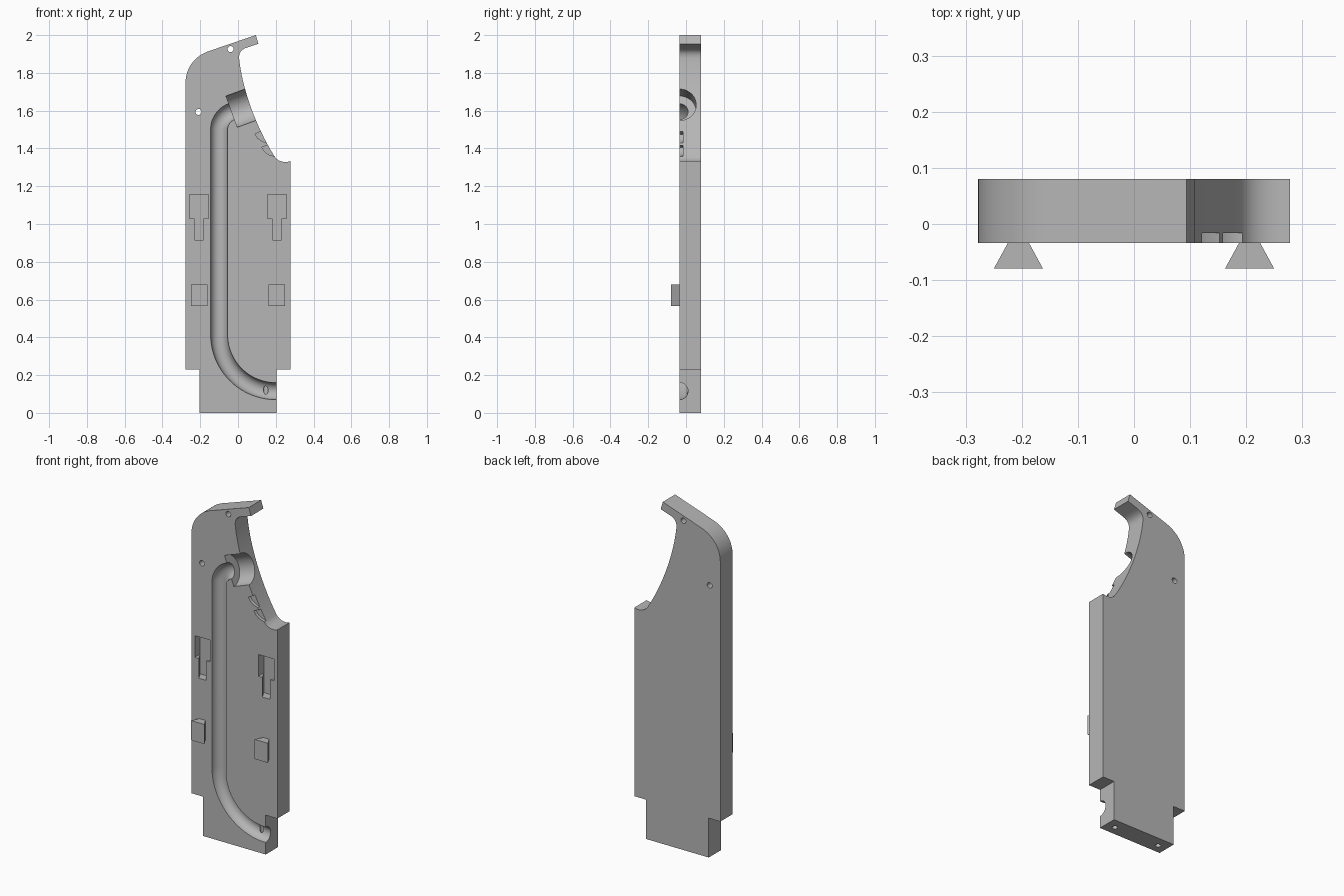
import bpy, bmesh, math
from mathutils import Vector

if "Cube" in bpy.data.objects:
    bpy.data.objects.remove(bpy.data.objects["Cube"])

FRONT, BACK = -0.034, 0.08

grey = bpy.data.materials.new("plain grey")
grey.use_nodes = True
grey.diffuse_color = (0.47, 0.47, 0.47, 1)
grey.node_tree.nodes["Principled BSDF"].inputs["Base Color"].default_value = (0.47, 0.47, 0.47, 1)


def prism(name, points, push):
    """Solid made by pushing a planar outline along a vector."""
    bm = bmesh.new()
    face = bm.faces.new([bm.verts.new(p) for p in points])
    out = bmesh.ops.extrude_face_region(bm, geom=[face])
    moved = [v for v in out["geom"] if isinstance(v, bmesh.types.BMVert)]
    bmesh.ops.translate(bm, verts=moved, vec=push)
    bmesh.ops.recalc_face_normals(bm, faces=bm.faces)
    mesh = bpy.data.meshes.new(name)
    bm.to_mesh(mesh)
    bm.free()
    mesh.materials.append(grey)
    obj = bpy.data.objects.new(name, mesh)
    bpy.context.collection.objects.link(obj)
    return obj


def plate(name, outline, y0, y1):
    return prism(name, [(x, y0, z) for x, z in outline], (0, y1 - y0, 0))


def rod(name, start, end, radius, sides=32):
    start, axis = Vector(start), Vector(end) - Vector(start)
    u = axis.orthogonal().normalized()
    v = axis.normalized().cross(u)
    ring = [2 * math.pi * i / sides for i in range(sides)]
    return prism(name, [start + radius * (u * math.cos(a) + v * math.sin(a)) for a in ring], axis)


def bezier(a, b, c, d, steps=16):
    a, b, c, d = map(Vector, (a, b, c, d))
    ts = [i / steps for i in range(steps + 1)]
    return [tuple(a * (1 - t)**3 + 3 * b * t * (1 - t)**2 + 3 * c * t * t * (1 - t) + d * t**3) for t in ts]


def arc(cx, cz, r, start, end, steps=24):
    angles = [math.radians(start + (end - start) * i / steps) for i in range(steps + 1)]
    return [(cx + r * math.cos(a), cz + r * math.sin(a)) for a in angles]


def tube(name, path, radius):
    """Round tube along an x-z path lying on the front surface."""
    curve = bpy.data.curves.new(name, "CURVE")
    curve.dimensions = "3D"
    curve.bevel_depth, curve.bevel_resolution, curve.use_fill_caps = radius, 8, True
    spline = curve.splines.new("POLY")
    spline.points.add(len(path) - 1)
    for point, (x, z) in zip(spline.points, path):
        point.co = (x, FRONT, z, 1)
    temp = bpy.data.objects.new(name + " path", curve)
    bpy.context.collection.objects.link(temp)
    graph = bpy.context.evaluated_depsgraph_get()
    mesh = bpy.data.meshes.new_from_object(temp.evaluated_get(graph))
    bpy.data.objects.remove(temp)
    bm = bmesh.new()
    bm.from_mesh(mesh)
    bmesh.ops.remove_doubles(bm, verts=bm.verts, dist=1e-5)
    bmesh.ops.recalc_face_normals(bm, faces=bm.faces)
    bm.to_mesh(mesh)
    bm.free()
    mesh.materials.clear()
    mesh.materials.append(grey)
    obj = bpy.data.objects.new(name, mesh)
    bpy.context.collection.objects.link(obj)
    return obj


# Main panel with hooked top and stepped foot
outline = [(-0.203, 0), (0.203, 0), (0.203, 0.23), (0.278, 0.23)]
outline += bezier((0.278, 1.333), (0.25, 1.322), (0.21, 1.33), (0.192, 1.36))
outline += bezier((0.192, 1.36), (0.092, 1.52), (0.022, 1.72), (0.006, 1.875))[1:]
outline += bezier((0.006, 1.875), (0.004, 1.91), (0.02, 1.925), (0.05, 1.935))[1:]
outline += [(0.108, 1.954), (0.094, 2.0)]
outline += bezier((-0.158, 1.914), (-0.225, 1.89), (-0.278, 1.83), (-0.278, 1.745))
outline += [(-0.278, 0.23), (-0.203, 0.23)]
panel = plate("panel", outline, FRONT, BACK)

cutters = []

# Round-bottomed channel and its wider mouth
path = [(0.3, 0.115)] + arc(0.2, 0.415, 0.3, 270, 180) + arc(0.001, 1.5, 0.101, 180, 110)
tilt = Vector((math.cos(math.radians(20)), 0, math.sin(math.radians(20))))
end = Vector((path[-1][0], FRONT, path[-1][1]))
path.append((end.x + 0.02 * tilt.x, end.z + 0.02 * tilt.z))
cutters.append(tube("channel_cutter", path, 0.045))
cutters.append(rod("mouth_cutter", end, end + tilt * 0.3, 0.088, 48))

# Screw holes through the panel and up into the foot
for x, z in [(-0.039, 1.926), (-0.209, 1.593)]:
    cutters.append(rod("screw_hole_cutter", (x, -0.2, z), (x, 0.2, z), 0.016))
for x in (-0.147, 0.147):
    cutters.append(rod("foot_hole_cutter", (x, 0.02, -0.1), (x, 0.02, 0.2), 0.015))

# Small pockets along the curved edge
cutters.append(plate("pocket_cutter", [(0.09, 1.475), (0.105, 1.453), (0.13, 1.437), (0.158, 1.427),
                                       (0.25, 1.43), (0.2, 1.53)], -0.1, -0.016))
cutters.append(plate("pocket_cutter", [(0.126, 1.406), (0.14, 1.384), (0.16, 1.368), (0.192, 1.358),
                                       (0.25, 1.37), (0.2, 1.425), (0.15, 1.415)], -0.1, -0.016))


def dovetail(name, cx, narrow, wide, y0, y1, z0, z1):
    profile = [(-narrow, y0), (narrow, y0), (wide, y1), (-wide, y1)]
    return prism(name, [(cx + x, y, z0) for x, y in profile], (0, 0, z1 - z0))


# Keyed slots, and the matching dovetail tabs below them
for side, cx in (("right", -0.206), ("left", 0.206)):
    cutters.append(plate("slot_cutter", [(cx - 0.05, 1.03), (cx + 0.05, 1.03),
                                         (cx + 0.05, 1.157), (cx - 0.05, 1.157)], -0.1, 0.016))
    cutters.append(dovetail("slot_stem_cutter", cx, 0.024, 0.0495, FRONT, 0.016, 0.915, 1.04))
    cutters.append(dovetail("slot_lip_cutter", cx, 0.024, 0.024, -0.1, FRONT + 0.002, 0.915, 1.04))
    dovetail(side + "_dovetail_tab", cx, 0.019, 0.0435, FRONT, -0.079, 0.565, 0.68)

# Cut everything out of the panel
for cutter in cutters:
    cut = panel.modifiers.new(cutter.name, "BOOLEAN")
    cut.operation, cut.solver, cut.object = "DIFFERENCE", "EXACT", cutter
graph = bpy.context.evaluated_depsgraph_get()
result = bpy.data.meshes.new_from_object(panel.evaluated_get(graph))
panel.modifiers.clear()
panel.data = result
result.materials.clear()
result.materials.append(grey)
for cutter in cutters:
    bpy.data.objects.remove(cutter)

# Smooth the curved walls, keep the corners crisp
bpy.ops.object.select_all(action="DESELECT")
panel.select_set(True)
bpy.context.view_layer.objects.active = panel
bpy.ops.object.shade_smooth_by_angle(angle=math.radians(30))
